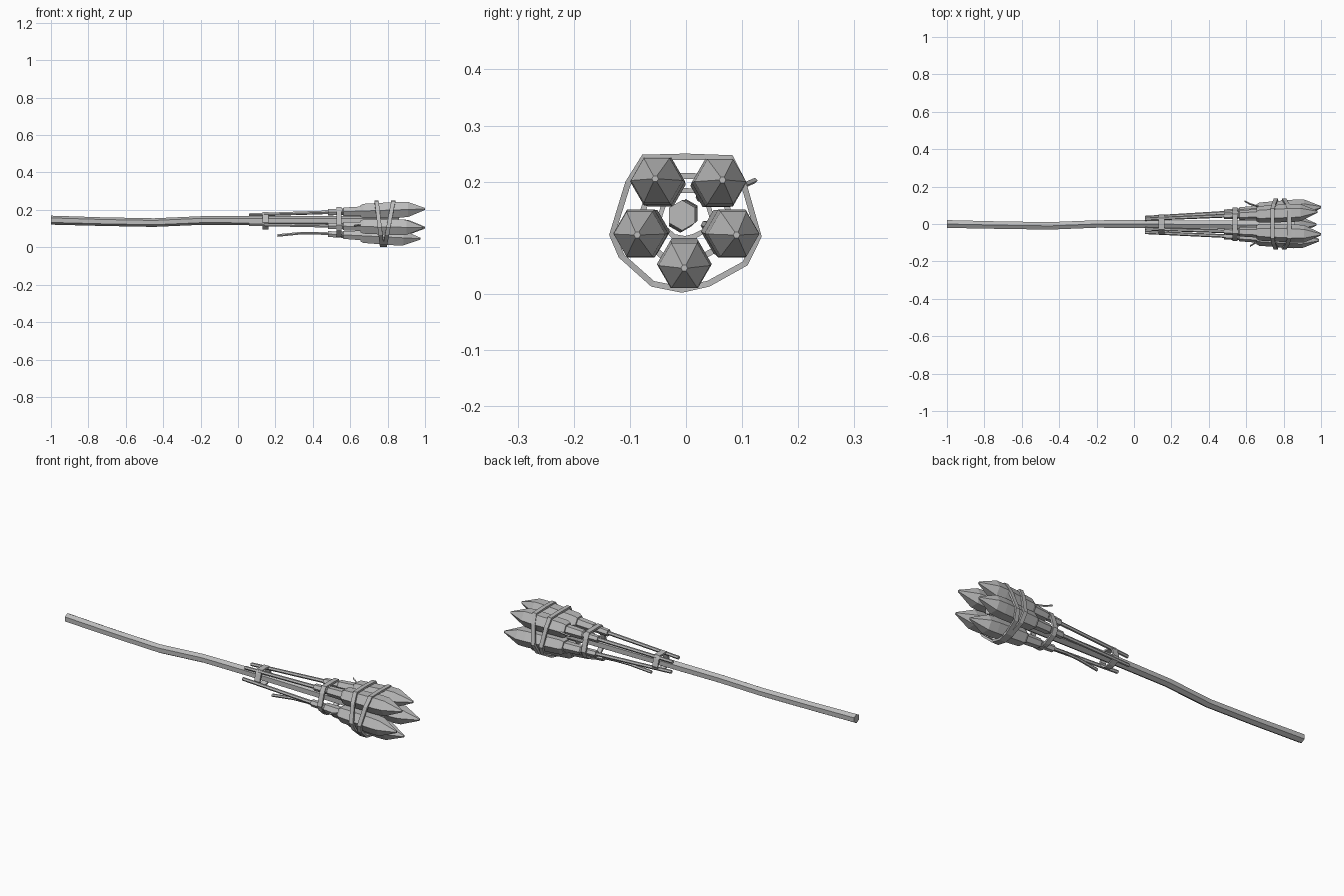
import bpy
import bmesh
from math import cos, sin, pi
from mathutils import Vector

cube = bpy.data.objects.get("Cube")
if cube:
    bpy.data.objects.remove(cube, do_unlink=True)

grey = bpy.data.materials.new("plain_grey")
grey.use_nodes = True
grey.diffuse_color = (0.5, 0.5, 0.5, 1)
grey.node_tree.nodes["Principled BSDF"].inputs["Base Color"].default_value = (0.5, 0.5, 0.5, 1)


def finish(name, bm):
    bmesh.ops.recalc_face_normals(bm, faces=bm.faces)
    mesh = bpy.data.meshes.new(name)
    bm.to_mesh(mesh)
    bm.free()
    mesh.materials.append(grey)
    obj = bpy.data.objects.new(name, mesh)
    bpy.context.collection.objects.link(obj)
    return obj


def loft(name, stations, sides=6, phase=0.0):
    """Capped tube through (x, y, z, radius) stations running along x."""
    bm = bmesh.new()
    rings = []
    for x, y, z, r in stations:
        angles = [phase + 2 * pi * i / sides for i in range(sides)]
        rings.append([bm.verts.new((x, y + r * cos(a), z + r * sin(a))) for a in angles])
    for a, b in zip(rings, rings[1:]):
        for i in range(sides):
            j = (i + 1) % sides
            bm.faces.new((a[i], a[j], b[j], b[i]))
    bm.faces.new(rings[0])
    bm.faces.new(rings[-1])
    return finish(name, bm)


# Outline of a strap pulled tight round the bundle, as (y, z) about its centre
CENTRE_Z = 0.128
OUTLINE = [(-0.078, 0.12), (0, 0.122), (0.083, 0.119), (0.107, 0.072), (0.135, -0.026),
           (0.11, -0.077), (0.042, -0.115), (-0.007, -0.126), (-0.062, -0.115),
           (-0.12, -0.063), (-0.137, -0.023), (-0.108, 0.072)]


def strap(name, x, scale, width, lean=0.0, lift=0.0, thick=0.011):
    """Closed band; lean shifts the top along x relative to the bottom."""
    bm = bmesh.new()
    loops = []
    for y, z in OUTLINE:
        p = Vector((y, z)) * scale
        q = p - p.normalized() * thick
        ring = []
        for point, side in ((p, -1), (p, 1), (q, 1), (q, -1)):
            ring.append(bm.verts.new((x + side * width / 2 + lean * p.y / 0.12,
                                      point.x, point.y + CENTRE_Z + lift)))
        loops.append(ring)
    for a, b in zip(loops, loops[1:] + loops[:1]):
        for i in range(4):
            j = (i + 1) % 4
            bm.faces.new((a[i], a[j], b[j], b[i]))
    return finish(name, bm)


# Crooked wooden staff
loft("staff", [(-1, 0, 0.145, 0.024), (-0.72, -0.006, 0.137, 0.023),
               (-0.45, -0.01, 0.132, 0.023), (-0.2, 0, 0.143, 0.023),
               (0.06, 0, 0.143, 0.024), (0.86, -0.007, 0.14, 0.027)], 6, pi / 6)

# Pointed charges, each with a stepped neck and a thin tail rod: tail (y, z), tip (x, y, z)
CHARGES = {
    "upper_front": ((-0.026, 0.174), (1.0, -0.055, 0.205)),
    "upper_back": ((0.026, 0.172), (0.98, 0.065, 0.203)),
    "middle_front": ((-0.045, 0.122), (0.99, -0.087, 0.105)),
    "middle_back": ((0.035, 0.122), (1.0, 0.09, 0.105)),
    "lower": ((-0.003, 0.092), (0.975, -0.003, 0.046)),
}
for name, (tail, tip) in CHARGES.items():
    def axis(x, r):
        t = (x - 0.06) / (tip[0] - 0.06)
        return (x, tail[0] + t * (tip[1] - tail[0]), tail[1] + t * (tip[2] - tail[1]), r)
    end = tip[0]
    loft(name + "_head", [axis(0.655, 0.036), axis(0.67, 0.044), axis(end - 0.14, 0.049),
                          axis(end - 0.09, 0.046), axis(end, 0.006)])
    loft(name + "_neck", [axis(0.48, 0.018), axis(0.56, 0.019), axis(0.565, 0.025),
                          axis(0.66, 0.028)])
    if name != "lower":
        loft(name + "_rod", [axis(0.06, 0.009), axis(0.49, 0.01)])

# Loose bent rod hanging under the staff
loft("lower_rod", [(0.21, -0.012, 0.063, 0.008), (0.33, -0.006, 0.075, 0.008),
                   (0.41, -0.003, 0.076, 0.008), (0.49, -0.003, 0.072, 0.009)])

# Binding straps
strap("tail_strap", 0.147, 0.38, 0.032, lift=0.014, thick=0.009)
strap("neck_strap", 0.54, 0.66, 0.026, lift=0.007)
strap("rear_head_strap", 0.755, 1.0, 0.022, lean=-0.014)
strap("front_head_strap", 0.808, 1.0, 0.022, lean=0.022)

# Loose strap ends
loft("back_strap_end", [(0.59, 0.123, 0.202, 0.005), (0.62, 0.107, 0.195, 0.005),
                        (0.67, 0.092, 0.19, 0.005)], 4)
loft("front_strap_end", [(0.62, -0.118, 0.115, 0.005), (0.65, -0.1, 0.12, 0.005),
                         (0.69, -0.09, 0.12, 0.005)], 4)
